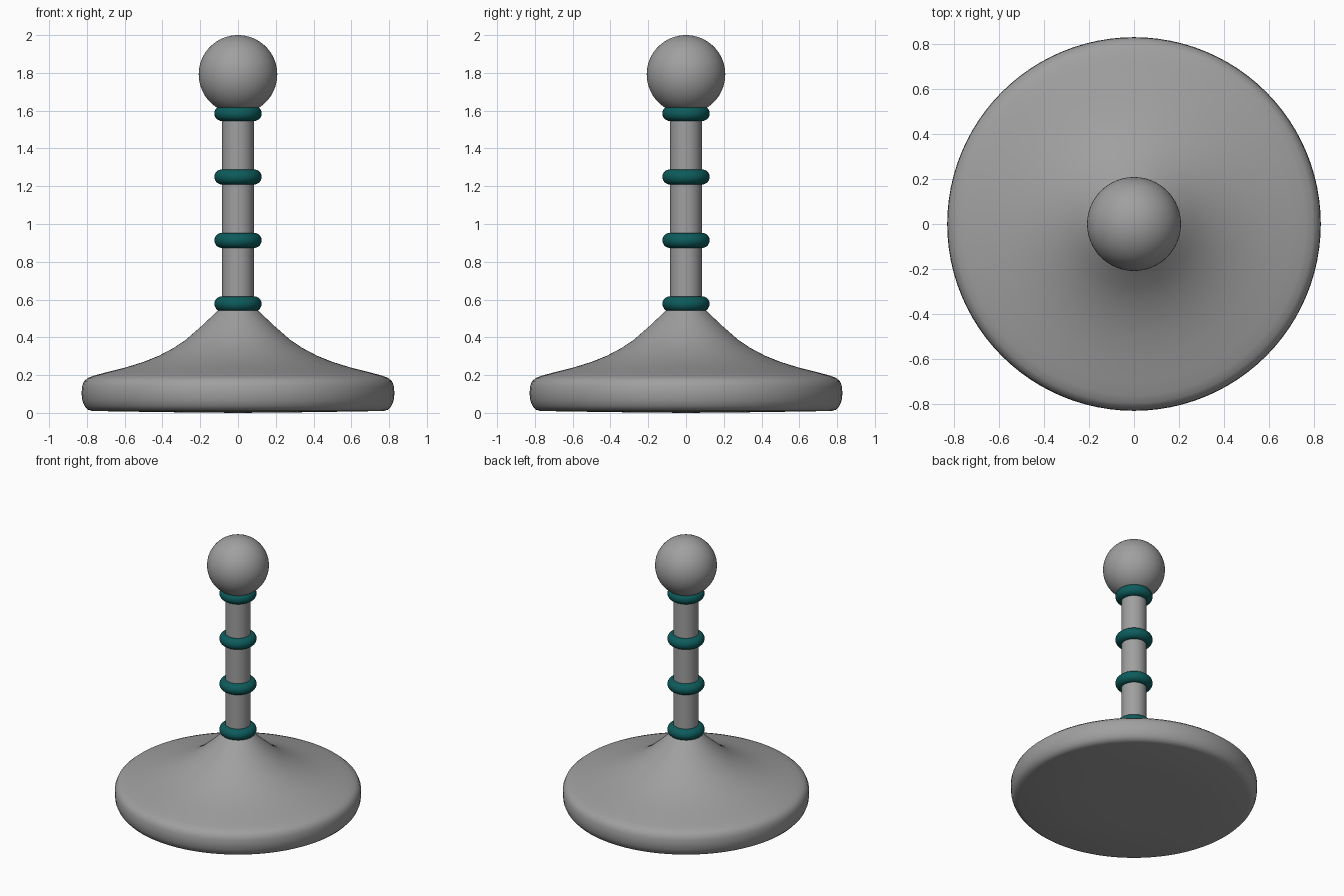
import bpy, math

if "Cube" in bpy.data.objects:
    bpy.data.objects.remove(bpy.data.objects["Cube"])

def material(name, rgb):
    m = bpy.data.materials.new(name)
    m.diffuse_color = (*rgb, 1)
    m.use_nodes = True
    m.node_tree.nodes["Principled BSDF"].inputs["Base Color"].default_value = m.diffuse_color
    return m

grey = material("grey", (0.35, 0.35, 0.35))
teal = material("dark teal", (0.004, 0.105, 0.105))

def finish(name, mat):
    ob = bpy.context.object
    ob.name = name
    ob.data.materials.append(mat)
    bpy.ops.object.shade_smooth_by_angle(angle=math.radians(40))

def lathe(name, profile, mat, n=96):
    """Spin (radius, z) points around z; radius 0 ends become poles."""
    verts, rows, faces = [], [], []
    for r, z in profile:
        k = 1 if r == 0 else n
        rows.append([len(verts) + i % k for i in range(n)])
        verts += [(r * math.cos(2 * math.pi * i / n), r * math.sin(2 * math.pi * i / n), z) for i in range(k)]
    for a, b in zip(rows, rows[1:]):
        for i in range(n):
            j = (i + 1) % n
            faces.append(list(dict.fromkeys((a[i], a[j], b[j], b[i]))))
    me = bpy.data.meshes.new(name)
    me.from_pydata(verts, [], faces)
    ob = bpy.data.objects.new(name, me)
    bpy.context.collection.objects.link(ob)
    bpy.ops.object.select_all(action='DESELECT')
    bpy.context.view_layer.objects.active = ob
    ob.select_set(True)
    finish(name, mat)

# Flared weighted base with rounded rim
lathe("base", [(0, 0), (0.4, 0.004), (0.77, 0.01), (0.795, 0.017), (0.812, 0.036), (0.824, 0.065),
               (0.828, 0.1), (0.826, 0.14), (0.815, 0.168), (0.795, 0.185), (0.76, 0.198), (0.7, 0.214),
               (0.59, 0.242), (0.5, 0.27), (0.42, 0.302), (0.34, 0.344), (0.275, 0.388), (0.195, 0.458),
               (0.105, 0.543), (0.08, 0.565), (0, 0.57)], grey)

# Pole
bpy.ops.mesh.primitive_cylinder_add(vertices=48, radius=0.084, depth=1.14, location=(0, 0, 1.12))
finish("pole", grey)

# Ball on top
bpy.ops.mesh.primitive_uv_sphere_add(segments=64, ring_count=32, radius=0.208, location=(0, 0, 1.792))
finish("ball", grey)

# Evenly spaced rings
for i in range(4):
    bpy.ops.mesh.primitive_torus_add(major_radius=0.085, minor_radius=0.04, major_segments=64,
                                     minor_segments=20, location=(0, 0, 0.577 + 0.336 * i))
    finish(f"ring_{i + 1}", teal)
